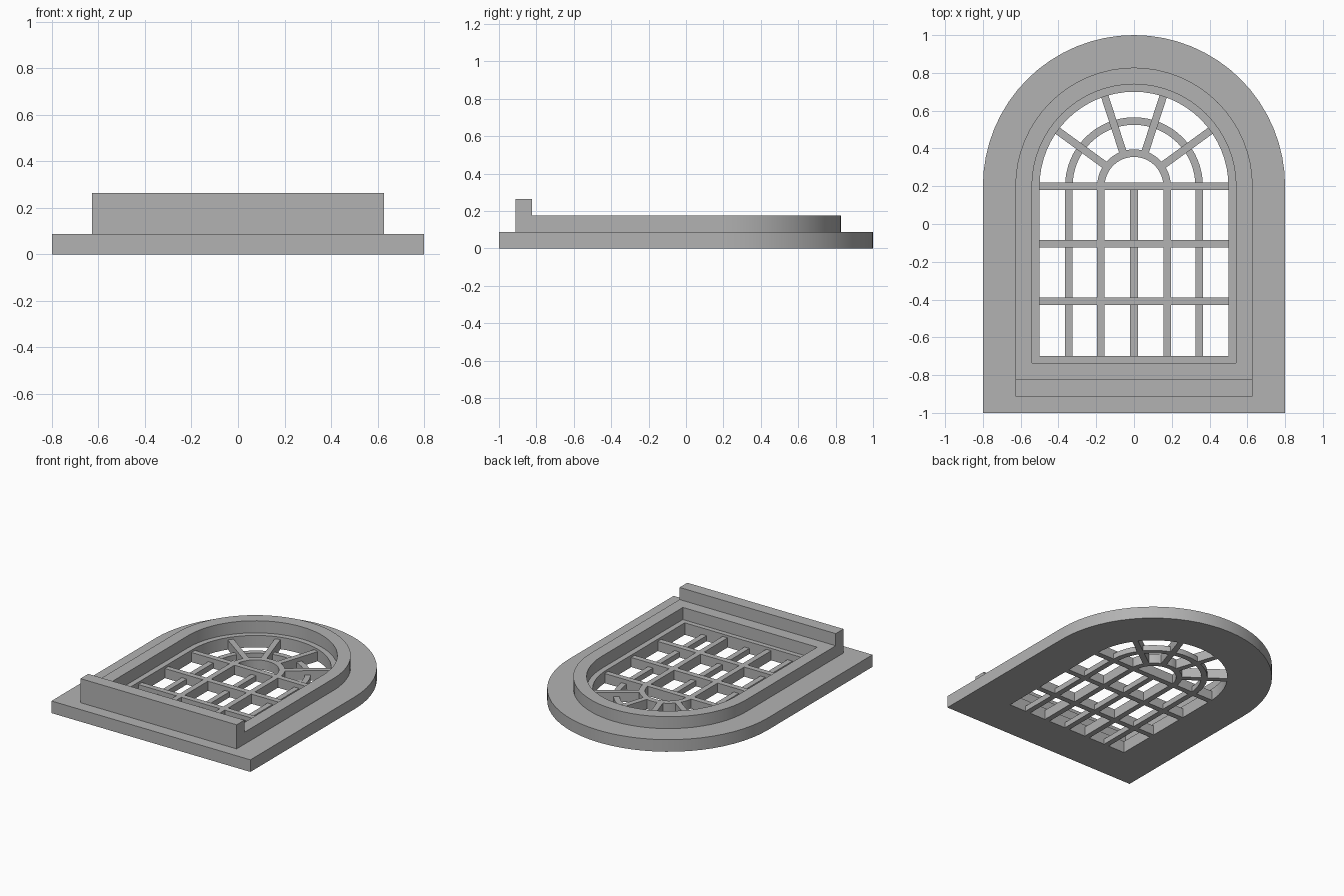
import bpy, bmesh, math
from mathutils import Vector

SEGS = 32          # segments per half circle
SPRING = 0.2       # height of the arch centre along y
FLANGE, RIM, LEDGE, MAIN, THIN = 0.088, 0.175, 0.087, 0.07, 0.04

cube = bpy.data.objects.get("Cube")
if cube:
    bpy.data.objects.remove(cube, do_unlink=True)

stone = bpy.data.materials.new("light grey")
grey = (0.45, 0.45, 0.45, 1)
stone.diffuse_color = grey
stone.use_nodes = True
stone.node_tree.nodes["Principled BSDF"].inputs["Base Color"].default_value = grey


def finish(name, bm):
    bmesh.ops.recalc_face_normals(bm, faces=bm.faces)
    mesh = bpy.data.meshes.new(name)
    bm.to_mesh(mesh)
    bm.free()
    mesh.materials.append(stone)
    obj = bpy.data.objects.new(name, mesh)
    bpy.context.collection.objects.link(obj)
    bpy.ops.object.select_all(action='DESELECT')
    obj.select_set(True)
    bpy.context.view_layer.objects.active = obj
    bpy.ops.object.shade_smooth_by_angle(angle=math.radians(30))
    return obj


def half_circle(r):
    return [(r * math.cos(math.pi * i / SEGS), SPRING + r * math.sin(math.pi * i / SEGS))
            for i in range(SEGS + 1)]


def prism(name, outline, z0, z1):
    bm = bmesh.new()
    face = bm.faces.new([bm.verts.new((x, y, z0)) for x, y in outline])
    top = bmesh.ops.extrude_face_region(bm, geom=[face])["geom"]
    bmesh.ops.translate(bm, vec=(0, 0, z1 - z0),
                        verts=[v for v in top if isinstance(v, bmesh.types.BMVert)])
    return finish(name, bm)


def box(name, x0, x1, y0, y1, z0, z1):
    return prism(name, [(x0, y0), (x1, y0), (x1, y1), (x0, y1)], z0, z1)


def bar(name, a, b, width, height):
    a, b = Vector(a), Vector(b)
    d = (b - a).normalized() * width / 2
    n = Vector((-d.y, d.x))
    return prism(name, [a + n, a - n, b - n, b + n], 0, height)


def half_ring(name, r_in, r_out, height):
    bm = bmesh.new()
    section = [(r_in, 0), (r_out, 0), (r_out, height), (r_in, height)]
    loops = [[bm.verts.new((x, y, z)) for x, y in half_circle(r)] for r, z in section]
    for a, b in zip(loops, loops[1:] + loops[:1]):
        for i in range(SEGS):
            bm.faces.new((a[i], a[i + 1], b[i + 1], b[i]))
    for end in (0, -1):
        bm.faces.new([loop[end] for loop in loops])
    return finish(name, bm)


# Stepped frame: flange, raised rim and inner ledge as one swept section
section = [(0.8, -1, 0), (0.8, -1, FLANGE), (0.628, -0.825, FLANGE), (0.628, -0.825, RIM),
           (0.54, -0.735, RIM), (0.54, -0.735, LEDGE), (0.5, -0.7, LEDGE), (0.5, -0.7, 0)]
bm = bmesh.new()
loops = []
for r, bottom, z in section:
    outline = half_circle(r) + [(-r, bottom), (r, bottom)]
    loops.append([bm.verts.new((x, y, z)) for x, y in outline])
for a, b in zip(loops, loops[1:] + loops[:1]):
    for i in range(len(a)):
        j = (i + 1) % len(a)
        bm.faces.new((a[i], a[j], b[j], b[i]))
finish("frame", bm)

# Projecting sill
box("sill", -0.628, 0.628, -0.912, -0.823, FLANGE - 0.01, 0.263)

# Horizontal bars
for k, y in enumerate((SPRING, -0.105, -0.41)):
    bar(f"crossbar_{k + 1}", (-0.505, y), (0.505, y), 0.04, MAIN)

# Upright bars: two main, three thin
for x, height, label in ((0.175, MAIN, "main"), (0.345, THIN, "thin")):
    for side, s in (("left", 1), ("right", -1)):
        bar(f"{label}_upright_{side}", (s * x, -0.705), (s * x, SPRING), 0.04, height)
bar("thin_upright_middle", (0, -0.705), (0, SPRING), 0.04, THIN)

# Fan light: hub, middle ring and spokes
half_ring("fan_hub", 0.155, 0.195, MAIN)
half_ring("fan_ring", 0.325, 0.365, THIN)
for k in range(1, 5):
    a = k * math.pi / 5
    d = Vector((math.cos(a), math.sin(a)))
    centre = Vector((0, SPRING))
    bar(f"fan_spoke_{k}", centre + d * 0.175, centre + d * 0.505, 0.04, MAIN)
